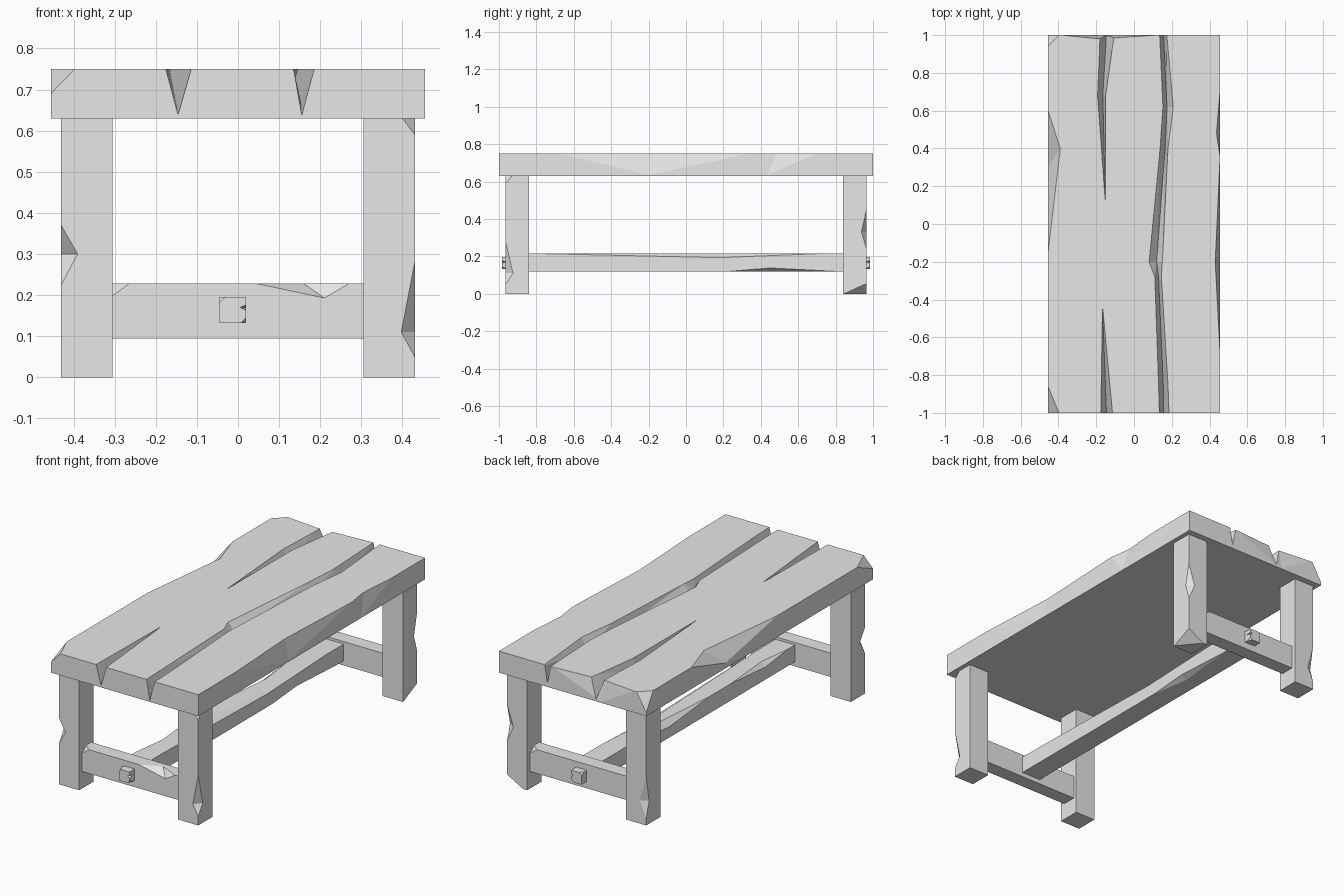
import bpy, bmesh
from mathutils import Vector

if "Cube" in bpy.data.objects:
    bpy.data.objects.remove(bpy.data.objects["Cube"], do_unlink=True)

GREY = (0.8, 0.8, 0.8, 1)
wood = bpy.data.materials.new("pale_grey_wood")
wood.use_nodes = True
wood.diffuse_color = GREY
next(n for n in wood.node_tree.nodes
     if n.type == 'BSDF_PRINCIPLED').inputs["Base Color"].default_value = GREY


def make_object(name, bm):
    bmesh.ops.recalc_face_normals(bm, faces=bm.faces[:])
    mesh = bpy.data.meshes.new(name)
    bm.to_mesh(mesh)
    bm.free()
    mesh.materials.append(wood)
    obj = bpy.data.objects.new(name, mesh)
    bpy.context.scene.collection.objects.link(obj)
    return obj


def beam(name, low, high):
    """Square-edged timber between two corners."""
    bm = bmesh.new()
    bmesh.ops.create_cube(bm, size=1)
    for v in bm.verts:
        v.co = [(a + b) / 2 + c * (b - a) for a, b, c in zip(low, high, v.co)]
    return make_object(name, bm)


def carve(target, cutter):
    """Subtract the cutter from the target, then discard it."""
    cutter.hide_render = True
    mod = target.modifiers.new("carve", 'BOOLEAN')
    mod.operation = 'DIFFERENCE'
    mod.solver = 'EXACT'
    mod.object = cutter
    bpy.context.view_layer.objects.active = target
    bpy.ops.object.modifier_apply(modifier=mod.name)
    bpy.data.objects.remove(cutter, do_unlink=True)


def chip(target, points, edge):
    """Knock off the piece between the points and a place on the edge."""
    points = [Vector(p) for p in points]
    edge = Vector(edge)
    centre = sum(points, Vector()) / len(points)
    bm = bmesh.new()
    for p in points + [edge + (edge - centre) * 0.6]:
        bm.verts.new(p)
    bmesh.ops.convex_hull(bm, input=bm.verts[:])
    carve(target, make_object("chip_cutter", bm))


def edge_chip(target, a, c, p, d):
    """Chip along the edge a-c, reaching p and d on the two faces."""
    chip(target, (a, c, p, d), (Vector(a) + Vector(c)) / 2)


def corner_chip(target, corner, dx, dy, dz):
    """Chip a corner by signed distances along its three edges."""
    v = Vector(corner)
    chip(target, (v + Vector((dx, 0, 0)), v + Vector((0, dy, 0)),
                  v + Vector((0, 0, dz))), v)


def crack(target, sections):
    """V groove lofted through (y, left x, right x, bottom x, bottom z)."""
    bm = bmesh.new()
    rings = []
    for y, left, right, mid, z in sections:
        rings.append([bm.verts.new(p) for p in (
            (left, y, TOP), (mid, y, z), (right, y, TOP),
            (right, y, TOP + 0.05), (left, y, TOP + 0.05))])
    for r, s in zip(rings, rings[1:]):
        for i in range(5):
            j = (i + 1) % 5
            bm.faces.new((r[i], r[j], s[j], s[i]))
    bm.faces.new(rings[0])
    bm.faces.new(rings[-1])
    bmesh.ops.triangulate(bm, faces=bm.faces[:])
    carve(target, make_object("crack_cutter", bm))


# Table top with worn edges
W, TOP, UNDER = 0.455, 0.75, 0.63
top = beam("table_top", (-W, -1, UNDER), (W, 1, TOP))
edge_chip(top, (-W, 0.6, TOP), (-W, -0.15, TOP), (-0.39, 0.4, TOP), (-W, 0.3, 0.66))
edge_chip(top, (W, 0.7, TOP), (W, 0.36, TOP), (0.437, 0.48, TOP), (W, 0.44, 0.635))
edge_chip(top, (W, 0.34, TOP), (W, -0.68, TOP), (0.43, -0.2, TOP), (W, -0.2, 0.635))
edge_chip(top, (-0.38, 1, TOP), (0.12, 1, TOP), (-0.18, 0.98, TOP), (-0.18, 1, 0.635))
corner_chip(top, (-W, -1, TOP), 0.058, 0.14, -0.06)
corner_chip(top, (-W, 1, TOP), 0.06, -0.06, -0.1)

# Long crack and two short cracks
crack(top, [(-1.02, 0.135, 0.186, 0.155, 0.635), (-0.85, 0.13, 0.18, 0.155, 0.66),
            (-0.28, 0.11, 0.145, 0.13, 0.70), (-0.2, 0.08, 0.15, 0.12, 0.70),
            (0.4, 0.138, 0.18, 0.165, 0.69), (0.62, 0.153, 0.208, 0.175, 0.68),
            (1.02, 0.135, 0.172, 0.155, 0.65)])
crack(top, [(-1.02, -0.176, -0.112, -0.145, 0.635), (-0.45, -0.167, -0.165, -0.166, 0.745)])
crack(top, [(1.02, -0.18, -0.1, -0.145, 0.64), (0.93, -0.182, -0.115, -0.15, 0.65),
            (0.68, -0.193, -0.15, -0.165, 0.68), (0.13, -0.153, -0.151, -0.152, 0.745)])

# Four legs
IN_X, OUT_X, IN_Y, OUT_Y = 0.305, 0.43, 0.84, 0.965
legs = {}
for sx, side in ((-1, "right"), (1, "left")):
    for sy, end in ((-1, "front"), (1, "back")):
        xs = sorted((sx * IN_X, sx * OUT_X))
        ys = sorted((sy * IN_Y, sy * OUT_Y))
        legs[sx, sy] = beam(f"{end}_{side}_leg", (xs[0], ys[0], 0), (xs[1], ys[1], UNDER))

# Dents on the outer leg corners: bottom, deepest and top heights, two depths
for sx, sy, low, mid, high, dx, dy in (
        (-1, -1, 0.225, 0.30, 0.37, 0.04, 0.045),
        (1, -1, 0.05, 0.11, 0.28, 0.033, 0.04),
        (1, 1, 0.24, 0.33, 0.45, 0.04, 0.027),
        (-1, 1, 0.04, 0.13, 0.27, 0.04, 0.025)):
    x, y = sx * OUT_X, sy * OUT_Y
    edge_chip(legs[sx, sy], (x, y, low), (x, y, high),
              (x - sx * dx, y, mid), (x, y - sy * dy, mid))
corner_chip(legs[1, -1], (OUT_X, -OUT_Y, UNDER), -0.03, 0.035, -0.04)
corner_chip(legs[1, 1], (OUT_X, OUT_Y, 0), -0.1, -0.12, 0.055)

# End rails between the legs
LOW, HIGH, FACE = 0.095, 0.228, 0.94
for sy, end in ((-1, "front"), (1, "back")):
    ys = sorted((sy * 0.86, sy * FACE))
    rail = beam(f"{end}_rail", (-IN_X, ys[0], LOW), (IN_X, ys[1], HIGH))
    corner_chip(rail, (sy * IN_X, sy * FACE, HIGH), -sy * 0.04, -sy * 0.04, -0.03)
    if sy < 0:
        edge_chip(rail, (0.045, -FACE, HIGH), (0.27, -FACE, HIGH),
                  (0.21, -FACE, 0.193), (0.16, -0.89, HIGH))

    # Tenon poking through the rail
    tip = sy * 0.985
    ys = sorted((sy * 0.9, tip))
    tenon = beam(f"{end}_tenon", (-0.045, ys[0], 0.132), (0.02, ys[1], 0.196))
    corner_chip(tenon, (-0.045, tip, 0.196), 0.014, -sy * 0.02, -0.014)
    corner_chip(tenon, (0.02, tip, 0.132), -0.014, -sy * 0.03, 0.014)
    edge_chip(tenon, (0.02, tip, 0.163), (0.02, tip, 0.176),
              (0.005, tip, 0.17), (0.02, tip - sy * 0.035, 0.17))

# Long stretcher joining the rails
L, R, B, T = -0.07, 0.05, 0.12, 0.214
stretcher = beam("stretcher", (L, -0.87, B), (R, 0.87, T))
edge_chip(stretcher, (R, -0.75, T), (R, 0.7, T), (0.015, 0.18, T), (R, 0.18, 0.193))
edge_chip(stretcher, (R, 0.23, B), (R, 0.8, B), (0.015, 0.45, B), (R, 0.45, 0.138))
edge_chip(stretcher, (L, -0.1, T), (L, 0.6, T), (-0.035, 0.3, T), (L, 0.25, 0.18))
edge_chip(stretcher, (L, -0.8, T), (L, -0.3, T), (-0.045, -0.6, T), (L, -0.6, 0.19))
